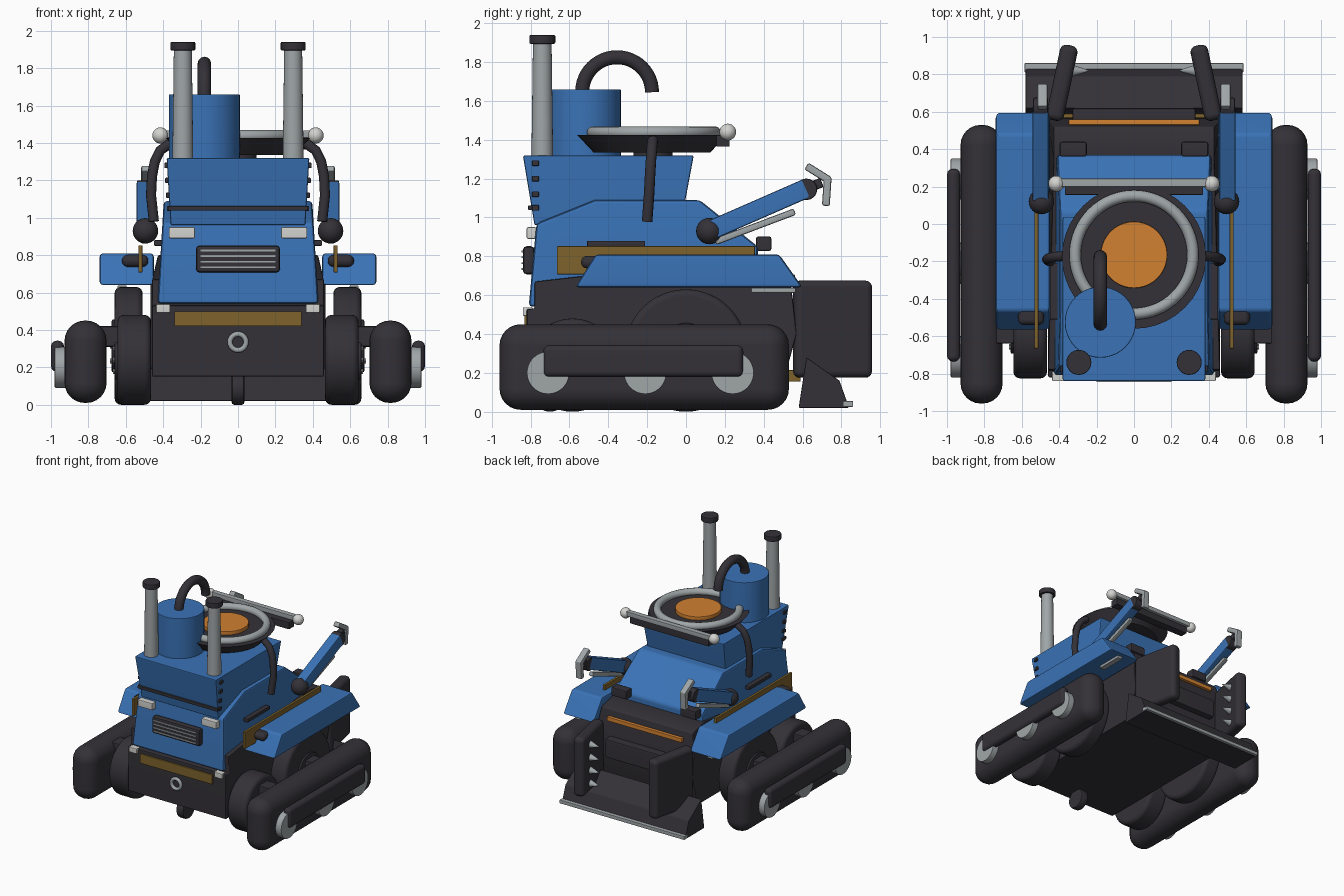
import bpy, bmesh, math
from mathutils import Matrix, Vector, Euler

if "Cube" in bpy.data.objects:
    bpy.data.objects.remove(bpy.data.objects["Cube"])


def material(name, *rgb):
    m = bpy.data.materials.new(name)
    m.use_nodes = True
    m.diffuse_color = (*rgb, 1)
    m.node_tree.nodes["Principled BSDF"].inputs["Base Color"].default_value = (*rgb, 1)
    return m


BLUE = material("blue paint", 0.042, 0.17, 0.47)
DARK = material("dark rubber", 0.034, 0.031, 0.038)
STEEL = material("steel", 0.35, 0.38, 0.39)
PALE = material("pale lamp", 0.65, 0.65, 0.63)
ORANGE = material("orange", 0.64, 0.22, 0.03)
OCHRE = material("ochre", 0.21, 0.125, 0.025)


def smooth(ob):
    bpy.ops.object.select_all(action='DESELECT')
    ob.select_set(True)
    bpy.context.view_layer.objects.active = ob
    bpy.ops.object.shade_smooth_by_angle(angle=math.radians(35))


def finish(name, bm, mat, bevel=0, segs=2):
    """Round the hard edges, then make the object."""
    bmesh.ops.recalc_face_normals(bm, faces=bm.faces)
    if bevel:
        hard = [e for e in bm.edges if e.calc_face_angle(0) > 0.6]
        bmesh.ops.bevel(bm, geom=hard, offset=bevel, segments=segs, profile=0.5,
                        affect='EDGES', clamp_overlap=True)
    me = bpy.data.meshes.new(name)
    bm.to_mesh(me)
    bm.free()
    me.materials.append(mat)
    ob = bpy.data.objects.new(name, me)
    bpy.context.collection.objects.link(ob)
    smooth(ob)
    if bevel:
        ob.modifiers.new("normals", 'WEIGHTED_NORMAL').keep_sharp = True
    return ob


def box(name, loc, size, mat, bevel=0, segs=2, rot=(0, 0, 0)):
    bm = bmesh.new()
    m = Matrix.Translation(loc) @ Euler(rot).to_matrix().to_4x4() @ Matrix.Diagonal((*size, 1))
    bmesh.ops.create_cube(bm, size=1, matrix=m)
    return finish(name, bm, mat, bevel, segs)


def beam(name, x, a, b, width, height, mat, bevel=0.01):
    """Box running between two (y, z) points."""
    dy, dz = b[0] - a[0], b[1] - a[1]
    return box(name, (x, (a[0] + b[0]) / 2, (a[1] + b[1]) / 2),
               (width, math.hypot(dy, dz), height), mat, bevel, 2, (math.atan2(dz, dy), 0, 0))


def cyl(name, loc, r, depth, mat, axis=(0, 0, 1), r2=None, bevel=0, segs=2, sides=40):
    bm = bmesh.new()
    rot = Vector((0, 0, 1)).rotation_difference(Vector(axis)).to_matrix().to_4x4()
    bmesh.ops.create_cone(bm, cap_ends=True, segments=sides, radius1=r,
                          radius2=r if r2 is None else r2, depth=depth,
                          matrix=Matrix.Translation(loc) @ rot)
    return finish(name, bm, mat, bevel, segs)


def ball(name, loc, r, mat):
    bm = bmesh.new()
    bmesh.ops.create_uvsphere(bm, u_segments=24, v_segments=14, radius=r,
                              matrix=Matrix.Translation(loc))
    return finish(name, bm, mat)


def prism(name, profile, width, mat, bevel=0.01, centre=0):
    """(y, z) profile swept across x; width(z) gives the half width."""
    bm = bmesh.new()
    sides = [[bm.verts.new((centre + s * width(z), y, z)) for y, z in profile] for s in (-1, 1)]
    for side in sides:
        bm.faces.new(side)
    for i in range(len(profile)):
        j = i - 1
        bm.faces.new((sides[0][j], sides[0][i], sides[1][i], sides[1][j]))
    return finish(name, bm, mat, bevel)


def tube(name, pts, r, mat, cyclic=False):
    cu = bpy.data.curves.new(name, 'CURVE')
    cu.dimensions = '3D'
    cu.bevel_depth, cu.bevel_resolution, cu.use_fill_caps = r, 4, True
    sp = cu.splines.new('POLY')
    sp.points.add(len(pts) - 1)
    for p, co in zip(sp.points, pts):
        p.co = (*co, 1)
    sp.use_cyclic_u = cyclic
    cu.materials.append(mat)
    ob = bpy.data.objects.new(name, cu)
    bpy.context.collection.objects.link(ob)
    bpy.ops.object.select_all(action='DESELECT')
    ob.select_set(True)
    bpy.context.view_layer.objects.active = ob
    bpy.ops.object.convert(target='MESH')
    smooth(bpy.context.object)


def circle(centre, r, u, v, a0=0, a1=2 * math.pi, n=40):
    c, u, v = Vector(centre), Vector(u), Vector(v)
    return [c + r * (math.cos(a0 + (a1 - a0) * i / n) * u + math.sin(a0 + (a1 - a0) * i / n) * v)
            for i in range(n + 1)]


X, Y, Z = (1, 0, 0), (0, 1, 0), (0, 0, 1)

# Chassis, hood and upper box
prism("chassis", [(-0.82, 0.15), (-0.82, 0.53), (-0.78, 0.53), (-0.78, 0.67), (0.36, 0.8),
                  (0.52, 0.76), (0.55, 0.58), (0.57, 0.4), (0.5, 0.15)], lambda z: 0.46 if z < 0.7 else 0.43, DARK)
box("rear_step", (0, 0.57, 0.47), (0.66, 0.1, 0.16), DARK, 0.015)
prism("hood", [(-0.81, 0.54), (-0.77, 0.97), (-0.47, 1.09), (0.07, 1.09), (0.37, 0.85), (0.37, 0.6)],
      lambda z: 0.43 - 0.06 * (z - 0.54), BLUE, 0.02)
prism("upper_box", [(-0.78, 0.96), (-0.84, 1.32), (0.04, 1.32), (-0.02, 1.0)],
      lambda z: 0.36 + 0.06 * (z - 0.96), BLUE)
box("upper_band", (0, -0.8, 1.05), (0.75, 0.025, 0.025), DARK, 0.005)
cyl("caster", (0, -0.7, 0.085), 0.085, 0.07, DARK, X, bevel=0.015)

# Front details
box("grille", (0, -0.81, 0.78), (0.45, 0.06, 0.145), DARK, 0.02)
for i in range(4):
    box("grille_slat", (0, -0.842, 0.735 + 0.03 * i), (0.4, 0.008, 0.009), STEEL)
box("front_stripe", (0, -0.822, 0.46), (0.68, 0.02, 0.08), OCHRE, 0.004)
tube("tow_ring", circle((0, -0.83, 0.335), 0.043, X, Z, n=24), 0.014, STEEL, True)
box("rear_stripe", (0, 0.545, 0.69), (0.7, 0.03, 0.035), ORANGE, 0.004)

# Tank, hose and dish
cyl("tank", (-0.18, -0.525, 1.48), 0.19, 0.36, BLUE, bevel=0.006)
tube("hose", [(-0.18, -0.54, 1.6)] + circle((-0.18, -0.355, 1.645), 0.18, Y, Z, math.pi, 0, 24), 0.036, DARK)
cyl("dish_mount", (0, -0.17, 1.33), 0.1, 0.04, DARK)
cyl("dish", (0, -0.175, 1.38), 0.3, 0.09, DARK, r2=0.385)
tube("dish_ring", circle((0, -0.165, 1.438), 0.315, X, Y, n=64), 0.031, STEEL, True)
cyl("dish_centre", (0, -0.165, 1.435), 0.178, 0.04, ORANGE, bevel=0.005)
box("lamp_bar", (0, 0.22, 1.447), (0.8, 0.045, 0.04), STEEL, 0.006)
box("lamp_bar_base", (0, 0.19, 1.395), (0.74, 0.07, 0.06), DARK, 0.006)

# Dozer blade
prism("blade", [(0.58, 0.02), (0.84, 0.02), (0.79, 0.16), (0.62, 0.28)], lambda z: 0.58, DARK, 0.006)
box("cutting_edge", (0, 0.835, 0.04), (1.17, 0.05, 0.03), STEEL, 0.004)
box("push_bar", (0, 0.52, 0.185), (0.82, 0.14, 0.06), OCHRE, 0.006)

for s in (-1, 1):
    # Outer tracks
    box("track", (s * 0.815, -0.215, 0.23), (0.225, 1.49, 0.44), DARK, 0.108, 6)
    for y in (-0.71, -0.21, 0.24):
        cyl("track_wheel", (s * 0.94, y, 0.2), 0.11, 0.08, STEEL, X, bevel=0.006)
    box("track_bar", (s * 0.965, -0.22, 0.26), (0.07, 1.03, 0.165), DARK, 0.03, 3)
    for y in (-0.58, 0):
        box("axle", (s * 0.68, y, 0.365), (0.2, 0.12, 0.11), DARK, 0.01)

    # Inner wheels
    for name, y, r, x, w in (("front_wheel", -0.585, 0.24, 0.555, 0.18),
                             ("rear_wheel", 0.0, 0.315, 0.585, 0.15)):
        cyl(name, (s * x, y, r), r, w, DARK, X, bevel=0.035, segs=4, sides=48)
        face = x + w / 2
        cyl(name + "_hub", (s * face, y, r), r * 0.45, 0.03, DARK, X, bevel=0.008)
        for k in range(6):
            a = k * math.pi / 3
            cyl(name + "_bolt", (s * (face + 0.016), y + r * 0.3 * math.cos(a), r + r * 0.3 * math.sin(a)),
                0.015, 0.015, STEEL, X, sides=6)

    # Fender, side stripe and steps
    prism("fender", [(-0.57, 0.64), (-0.465, 0.81), (0.48, 0.81), (0.6, 0.64)],
          lambda z: 0.145, BLUE, 0.018, s * 0.595)
    box("fender_lamp", (s * 0.55, -0.49, 0.77), (0.14, 0.1, 0.065), DARK, 0.03, 4)
    box("side_stripe", (s * 0.522, -0.155, 0.78), (0.022, 1.02, 0.145), OCHRE, 0.004)
    box("side_vent", (s * 0.425, -0.36, 0.865), (0.05, 0.3, 0.03), DARK, 0.006)
    box("fender_rod", (s * 0.62, 0.45, 0.625), (0.05, 0.23, 0.025), STEEL, 0.006)

    # Lamps
    box("upper_lamp", (s * 0.3, -0.795, 0.92), (0.14, 0.05, 0.06), PALE, 0.008)
    box("lower_lamp", (s * 0.4, -0.815, 0.515), (0.075, 0.05, 0.045), PALE, 0.006)
    box("rear_lamp", (s * 0.325, 0.4, 0.865), (0.145, 0.08, 0.075), DARK, 0.012)
    ball("bar_lamp", (s * 0.415, 0.215, 1.44), 0.043, PALE)
    for z in (1.05, 1.12, 1.2, 1.28):
        box("rivet", (s * (0.36 + 0.06 * (z - 0.96)), -0.775, z), (0.03, 0.035, 0.028), DARK, 0.004)

    # Exhaust stack
    cyl("exhaust", (s * 0.295, -0.74, 1.6), 0.056, 0.6, STEEL, r2=0.048, sides=24)
    cyl("exhaust_cap", (s * 0.295, -0.74, 1.917), 0.067, 0.045, DARK, bevel=0.006, sides=24)

    # Dish support
    tube("dish_support", [(s * 0.45, -0.2, 0.98), (s * 0.465, -0.19, 1.12), (s * 0.46, -0.185, 1.22),
                          (s * 0.445, -0.18, 1.3), (s * 0.415, -0.175, 1.36), (s * 0.36, -0.17, 1.4)], 0.027, DARK)

    # Arm and claw
    ball("shoulder", (s * 0.495, 0.12, 0.93), 0.068, DARK)
    beam("arm", s * 0.5, (0.14, 0.94), (0.62, 1.15), 0.085, 0.1, BLUE)
    beam("arm_piston", s * 0.5, (0.15, 0.875), (0.56, 1.03), 0.04, 0.035, STEEL)
    cyl("wrist", (s * 0.5, 0.62, 1.145), 0.055, 0.08, DARK, X, bevel=0.008)
    beam("wrist_link", s * 0.49, (0.62, 1.15), (0.7, 1.18), 0.05, 0.05, DARK)
    beam("claw_top", s * 0.49, (0.62, 1.265), (0.74, 1.19), 0.055, 0.04, STEEL)
    beam("claw_tip", s * 0.49, (0.73, 1.21), (0.72, 1.06), 0.055, 0.04, STEEL)

    # Toed-in crusher plate with teeth
    box("crusher_plate", (s * 0.385, 0.755, 0.425), (0.095, 0.41, 0.5), DARK, 0.035, 4, (0, 0, s * 0.21))
    for z in (0.25, 0.36, 0.47, 0.58):
        cyl("crusher_tooth", (s * 0.29, 0.82, z), 0.035, 0.1, STEEL, (-s, 0, 0), r2=0.002, sides=16)
